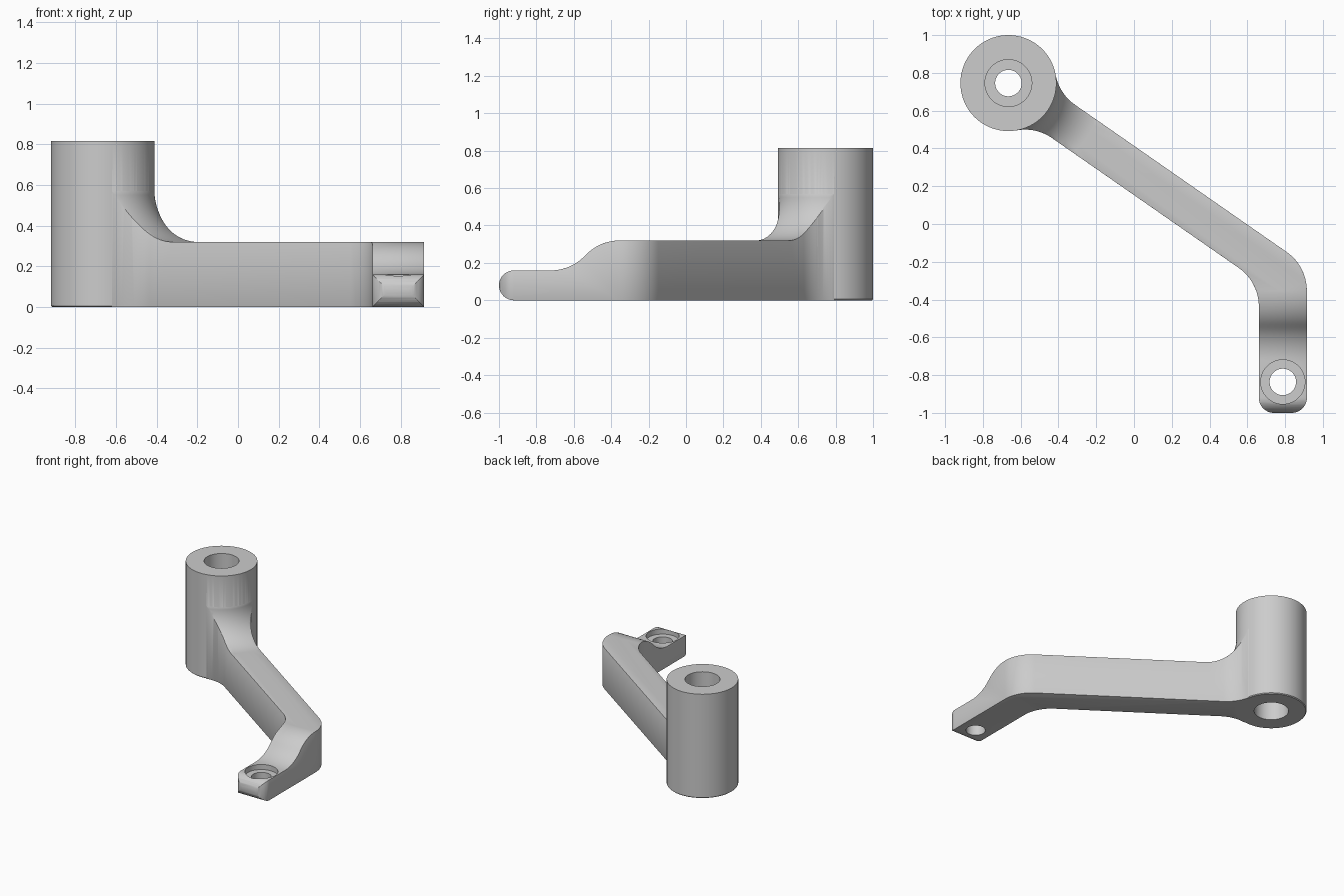
import bpy, bmesh
from math import sin, cos, pi, sqrt, radians
from mathutils import Vector

if "Cube" in bpy.data.objects:
    bpy.data.objects.remove(bpy.data.objects["Cube"])

grey = bpy.data.materials.new("plain_grey")
grey.use_nodes = True
grey.diffuse_color = (0.604, 0.604, 0.604, 1)
grey.node_tree.nodes["Principled BSDF"].inputs["Base Color"].default_value = grey.diffuse_color

POST = Vector((-0.665, 0.746))          # post axis in plan
HOLE = Vector((0.788, -0.836))          # foot hole axis in plan
POST_R, HALF_W, BLEND = 0.254, 0.107, 0.25
ARM_TOP, FOOT_TOP = 0.32, 0.16
ALONG = Vector((0.821, -0.571)).normalized()
ACROSS = Vector((-ALONG.y, ALONG.x))


def arc(cx, cy, r, a0, a1, n=16):
    angles = [radians(a0 + (a1 - a0) * i / n) for i in range(n + 1)]
    return [Vector((cx + r * cos(a), cy + r * sin(a))) for a in angles]


def sweep_between(centre, start, end, r, n=16):
    """Arc about a centre from one direction to another."""
    start, end = start.normalized(), end.normalized()
    return [centre + start.slerp(end, i / n) * r for i in range(n + 1)]


def fillet(before, corner, after, r):
    """Points of a rounded corner, tangent to both sides."""
    a, b = (before - corner).normalized(), (after - corner).normalized()
    half = a.angle(b) / 2
    centre = corner + (a + b).normalized() * r / sin(half)
    reach = r * cos(half) / sin(half)
    return sweep_between(centre, corner + a * reach - centre, corner + b * reach - centre, r)


def make(name, bm):
    bmesh.ops.remove_doubles(bm, verts=bm.verts, dist=1e-5)
    bmesh.ops.recalc_face_normals(bm, faces=bm.faces)
    mesh = bpy.data.meshes.new(name)
    bm.to_mesh(mesh)
    bm.free()
    mesh.materials.append(grey)
    obj = bpy.data.objects.new(name, mesh)
    bpy.context.collection.objects.link(obj)
    return obj


def extrude(name, points, offset):
    bm = bmesh.new()
    face = bm.faces.new([bm.verts.new(p) for p in points])
    new = bmesh.ops.extrude_face_region(bm, geom=[face], use_keep_orig=True)["geom"]
    bmesh.ops.translate(bm, vec=offset, verts=[v for v in new if isinstance(v, bmesh.types.BMVert)])
    return make(name, bm)


def lathe(name, profile, centre, steps=96):
    """Turn a closed (radius, z) profile about an upright axis."""
    bm = bmesh.new()
    verts = [bm.verts.new((p[0], 0, p[1])) for p in profile]
    edges = [bm.edges.new((v, verts[i - 1])) for i, v in enumerate(verts)]
    bmesh.ops.spin(bm, geom=verts + edges, cent=(0, 0, 0), axis=(0, 0, 1),
                   angle=2 * pi, steps=steps, use_merge=True)
    bmesh.ops.translate(bm, vec=(centre.x, centre.y, 0), verts=bm.verts)
    return make(name, bm)


def apply(obj, kind, **settings):
    mod = obj.modifiers.new(kind.title(), kind)
    for key, value in settings.items():
        setattr(mod, key, value)
    bpy.context.view_layer.objects.active = obj
    bpy.ops.object.modifier_apply(modifier=mod.name)


def combine(obj, other, operation):
    apply(obj, "BOOLEAN", object=other, operation=operation, solver="EXACT")
    bpy.data.objects.remove(other)


# Arm plan: two necks blending into the post, a bend and a rounded foot
neck_v = HALF_W + BLEND
neck_u = sqrt((POST_R + BLEND) ** 2 - neck_v ** 2)


def on_line(x, side):
    base = POST + ACROSS * HALF_W * side
    return Vector((x, base.y + ALONG.y / ALONG.x * (x - base.x)))


def neck(side):
    pts = sweep_between(Vector((neck_u, neck_v)), Vector((-neck_u, -neck_v)), Vector((0, -1)), BLEND)
    return [POST + ALONG * p.x + ACROSS * p.y * side for p in pts]


left, right, tip = 0.915, 0.661, -1.0
outer, inner = on_line(left, 1), on_line(right, -1)
toe_l, toe_r = Vector((left, tip)), Vector((right, tip))
plan = neck(1)
plan += fillet(on_line(0, 1), outer, toe_l, BLEND)
plan += fillet(outer, toe_l, toe_r, 0.08)
plan += fillet(toe_l, toe_r, inner, 0.08)
plan += fillet(toe_r, inner, on_line(0, -1), BLEND)
plan += neck(-1)[::-1]
arm = extrude("arm", [(p.x, p.y, 0) for p in plan], (0, 0, 0.62))

# Trim the arm top with a curved sweep up to the post
sweep = arc(POST_R + BLEND, ARM_TOP + BLEND, BLEND, 180, 270, 20)
sweep += [(3, ARM_TOP), (3, 1), (POST_R - 0.006, 1), (POST_R - 0.006, ARM_TOP + BLEND)]
combine(arm, lathe("top_cutter", sweep, POST), "DIFFERENCE")

# Step the foot down in an S curve and round its toe
s = BLEND * sin(pi / 4)
y0 = -0.355
y1 = y0 - 2 * s - 0.014
side = arc(y0, ARM_TOP - BLEND, BLEND, 90, 135, 12)
side += arc(y1, FOOT_TOP + BLEND, BLEND, -45, -90, 12)
side += arc(tip + 0.08, 0.08, 0.08, 90, 270, 20)
side += [Vector(p) for p in ((tip + 0.08, -0.1), (-1.3, -0.1), (-1.3, 1), (y0, 1))]
combine(arm, extrude("foot_cutter", [(0.4, p.x, p.y) for p in side], (0.8, 0, 0)), "DIFFERENCE")
apply(arm, "BEVEL", width=0.01, segments=2, limit_method="ANGLE", angle_limit=radians(50))

# Stepped screw hole in the foot
bore = [(0, -0.1), (0.07, -0.1), (0.07, 0.12), (0.117, 0.12), (0.117, 0.4), (0, 0.4)]
combine(arm, lathe("foot_hole_cutter", bore, HOLE, 64), "DIFFERENCE")

# Post with pockets at both ends and a narrower web between
H, E = 0.815, 0.006
post = lathe("post", [(0.124, 0), (POST_R - E, 0), (POST_R, E), (POST_R, H),
                      (0.124, H), (0.124, 0.5), (0.07, 0.5),
                      (0.07, 0.32), (0.124, 0.32)], POST)
combine(post, arm, "UNION")
post.name = "bracket_arm"

# Smooth shading with crisp edges
bpy.ops.object.select_all(action="DESELECT")
post.select_set(True)
bpy.context.view_layer.objects.active = post
bpy.ops.object.shade_smooth_by_angle(angle=radians(30))
